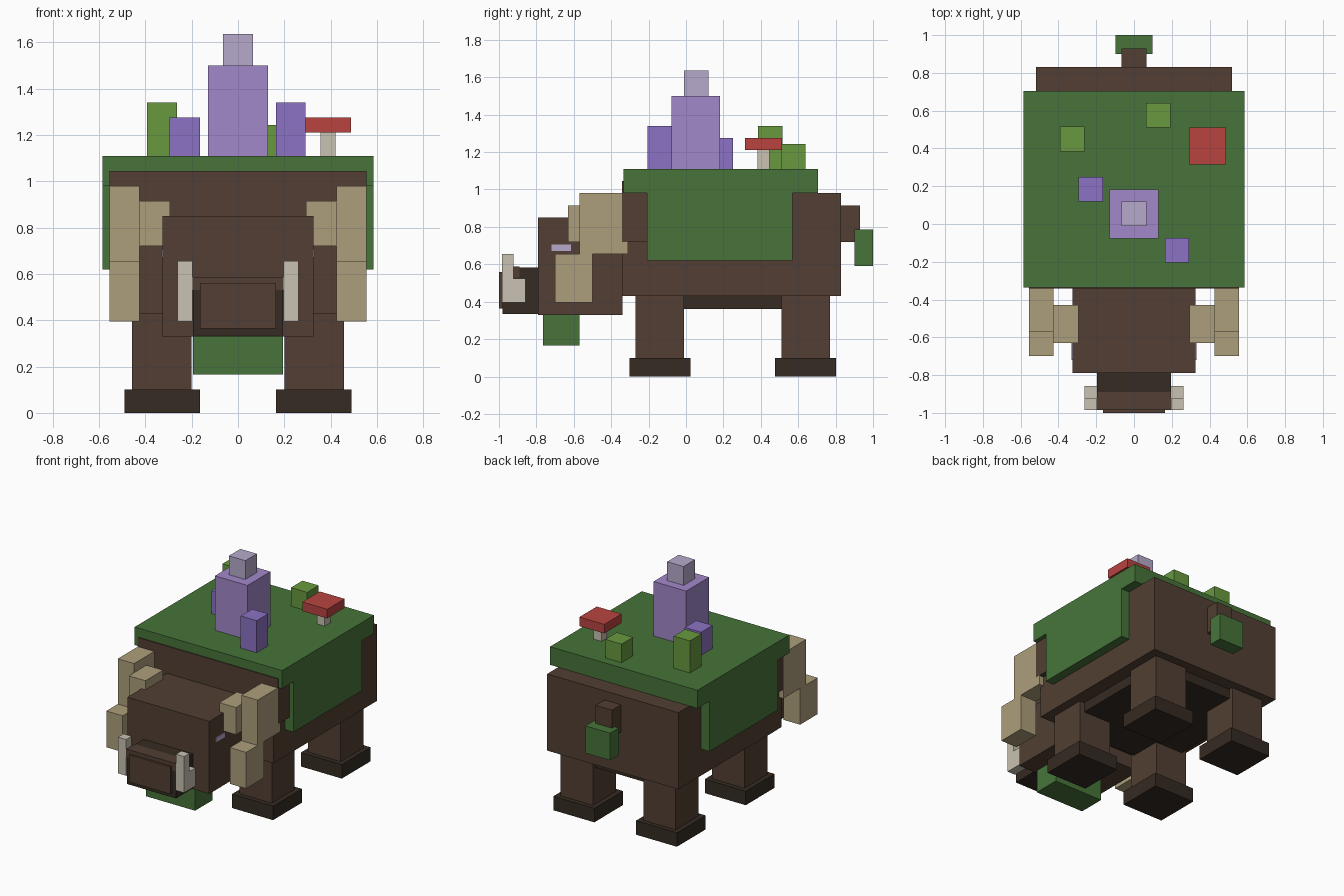
import bpy

default = bpy.data.objects.get("Cube")
if default:
    bpy.data.objects.remove(default, do_unlink=True)


def linear(c):
    return c / 12.92 if c <= 0.04045 else ((c + 0.055) / 1.055) ** 2.4


def material(name, hex_code):
    rgb = [linear(int(hex_code[i:i + 2], 16) / 255) for i in range(0, 6, 2)]
    mat = bpy.data.materials.new(name)
    mat.use_nodes = True
    mat.diffuse_color = (*rgb, 1)
    mat.node_tree.nodes["Principled BSDF"].inputs["Base Color"].default_value = (*rgb, 1)
    return mat


hide = material("brown hide", "523f33")
dark = material("dark brown", "352b22")
moss = material("moss green", "47743a")
leaf = material("leaf green", "68993f")
violet = material("light violet", "a288ca")
purple = material("deep purple", "8b72c4")
lavender = material("pale lavender", "b7aacb")
red = material("mushroom red", "b84440")
horn = material("tan horn", "ae9f7c")
ivory = material("ivory", "c9c2b2")


def box(name, mat, x, y, z):
    """Flat-sided block spanning the given (low, high) ranges."""
    spans = (x, y, z)
    bpy.ops.mesh.primitive_cube_add(size=1, location=[(a + b) / 2 for a, b in spans])
    obj = bpy.context.object
    obj.name = name
    for v in obj.data.vertices:
        for axis, (a, b) in enumerate(spans):
            v.co[axis] *= b - a
    obj.data.materials.append(mat)
    return obj


def pair(name, mat, x, y, z):
    """Matching blocks on the left (+x) and right (-x)."""
    box("left_" + name, mat, x, y, z)
    box("right_" + name, mat, (-x[1], -x[0]), y, z)


def centred(name, mat, half, y, z):
    box(name, mat, (-half, half), y, z)


# Torso
centred("body", hide, 0.52, (-0.34, 0.83), (0.43, 0.98))
centred("shoulder_hump", hide, 0.555, (-0.342, 0.4), (0.72, 1.045))
centred("belly", dark, 0.42, (-0.24, 0.74), (0.36, 0.45))

# Legs and hooves
for place, y in (("front", -0.14), ("back", 0.64)):
    pair(place + "_leg", hide, (0.2, 0.457), (y - 0.13, y + 0.13), (0.1, 0.43))
    pair(place + "_hoof", dark, (0.165, 0.49), (y - 0.163, y + 0.163), (0, 0.1))

# Head and snout
centred("head", hide, 0.325, (-0.79, -0.34), (0.33, 0.85))
centred("snout", dark, 0.195, (-0.98, -0.79), (0.335, 0.583))
centred("snout_ridge", hide, 0.197, (-0.985, -0.89), (0.53, 0.587))
centred("nose", hide, 0.163, (-1.0, -0.98), (0.365, 0.56))
centred("beard", moss, 0.195, (-0.765, -0.57), (0.165, 0.33))
pair("eye", lavender, (0.324, 0.331), (-0.72, -0.615), (0.67, 0.707))

# Tusks
pair("tusk_base", ivory, (0.197, 0.262), (-0.985, -0.857), (0.395, 0.525))
pair("tusk_tip", ivory, (0.197, 0.262), (-0.985, -0.923), (0.525, 0.655))

# Stepped horns
pair("horn_root", horn, (0.293, 0.425), (-0.63, -0.43), (0.72, 0.915))
pair("horn_middle", horn, (0.425, 0.555), (-0.57, -0.31), (0.655, 0.98))
pair("horn_tip", horn, (0.425, 0.555), (-0.7, -0.5), (0.395, 0.655))

# Tail
centred("tail", hide, 0.065, (0.83, 0.93), (0.72, 0.915))
centred("tail_tuft", moss, 0.098, (0.9, 1.0), (0.59, 0.785))

# Moss blanket
centred("moss_top", moss, 0.585, (-0.335, 0.705), (0.98, 1.11))
pair("moss_side", moss, (0.52, 0.585), (-0.208, 0.57), (0.62, 0.98))

# Crystals
centred("large_crystal", violet, 0.129, (-0.077, 0.183), (1.11, 1.5))
centred("crystal_tip", lavender, 0.065, (-0.01, 0.12), (1.5, 1.635))
box("back_crystal", purple, (-0.295, -0.165), (0.12, 0.25), (1.11, 1.275))
box("front_crystal", purple, (0.165, 0.292), (-0.205, -0.075), (1.11, 1.34))

# Plants and mushroom
box("tall_plant", leaf, (-0.392, -0.263), (0.385, 0.515), (1.11, 1.34))
box("short_plant", leaf, (0.063, 0.192), (0.51, 0.64), (1.11, 1.243))
box("mushroom_stem", ivory, (0.357, 0.42), (0.383, 0.447), (1.11, 1.21))
box("mushroom_cap", red, (0.29, 0.487), (0.315, 0.512), (1.21, 1.275))
